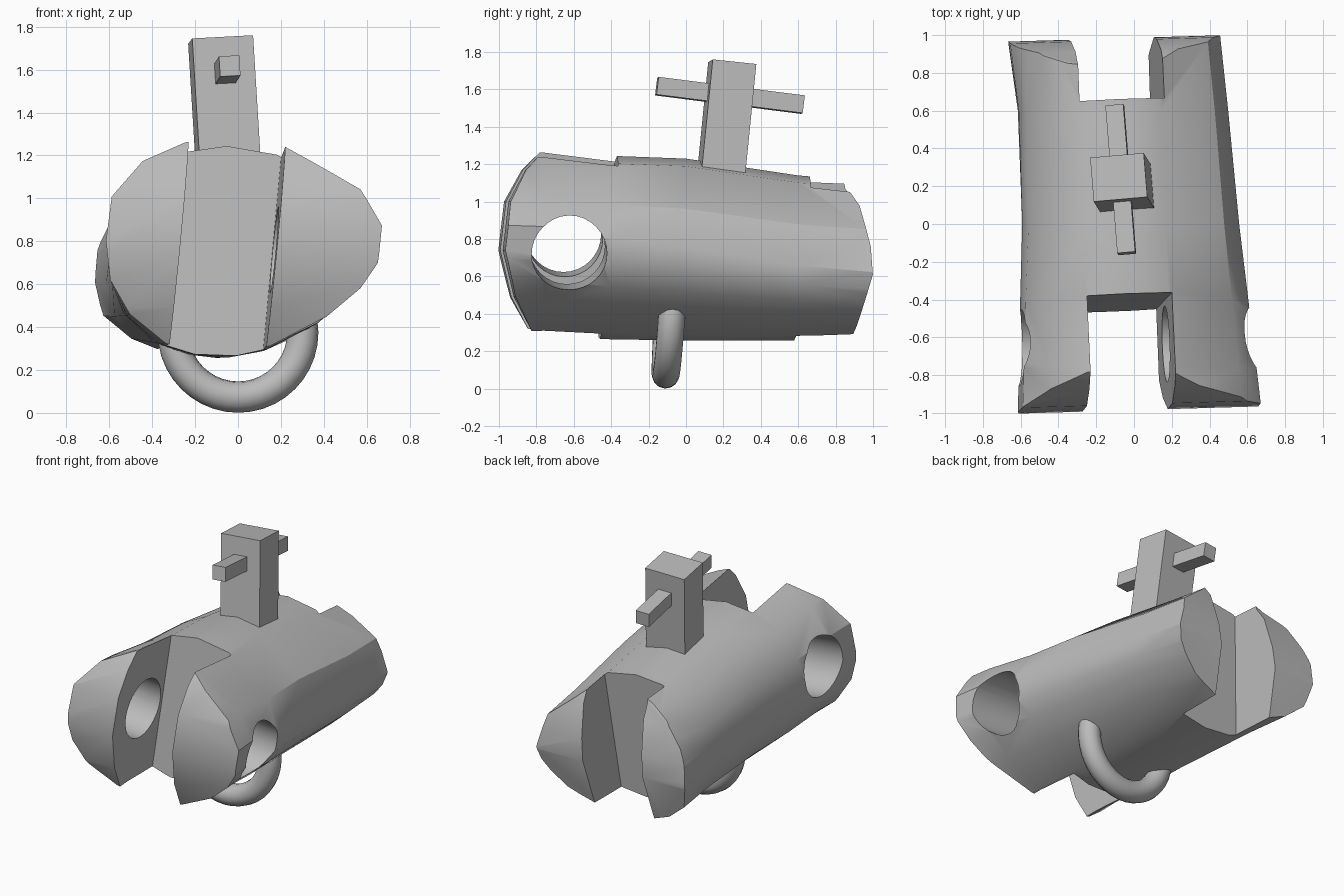
import bpy
import bmesh
from math import radians
from mathutils import Vector, Euler

cube = bpy.data.objects.get("Cube")
if cube:
    bpy.data.objects.remove(cube, do_unlink=True)

grey = bpy.data.materials.new("plain_grey")
grey.use_nodes = True
grey.diffuse_color = (0.5, 0.5, 0.5, 1)
grey.node_tree.nodes["Principled BSDF"].inputs["Base Color"].default_value = (0.5, 0.5, 0.5, 1)


def add_object(name, bm, location=(0, 0, 0), rotation=(0, 0, 0)):
    """Turn a bmesh into a linked object; rotation is in degrees."""
    bmesh.ops.recalc_face_normals(bm, faces=bm.faces)
    mesh = bpy.data.meshes.new(name)
    bm.to_mesh(mesh)
    bm.free()
    mesh.materials.append(grey)
    obj = bpy.data.objects.new(name, mesh)
    obj.location = location
    obj.rotation_euler = [radians(a) for a in rotation]
    bpy.context.collection.objects.link(obj)
    return obj


def loft(rings):
    """Skin a list of closed point rings and cap both ends."""
    bm = bmesh.new()
    rows = [[bm.verts.new(p) for p in ring] for ring in rings]
    n = len(rows[0])
    for a, b in zip(rows, rows[1:]):
        for i in range(n):
            j = (i + 1) % n
            bm.faces.new((a[i], a[j], b[j], b[i]))
    bm.faces.new(rows[0])
    bm.faces.new(rows[-1])
    return bm


def box(name, size, location, rotation):
    bm = bmesh.new()
    bmesh.ops.create_cube(bm, size=1)
    bmesh.ops.scale(bm, vec=size, verts=bm.verts)
    return add_object(name, bm, location, rotation)


def select_only(obj):
    bpy.ops.object.select_all(action='DESELECT')
    obj.select_set(True)
    bpy.context.view_layer.objects.active = obj


def cut(target, cutter, operation):
    select_only(target)
    mod = target.modifiers.new(operation, 'BOOLEAN')
    mod.operation = operation
    mod.solver = 'EXACT'
    mod.object = cutter
    bpy.ops.object.modifier_apply(modifier=mod.name)
    bpy.data.objects.remove(cutter, do_unlink=True)


# Body: unit cross-sections of the two ends, blended along y
front_section = [
    (0.99, 0.17), (0.84, 0.5), (0.28, 0.92), (-0.11, 1), (-0.42, 0.94), (-0.73, 0.76),
    (-0.95, 0.43), (-0.99, 0.03), (-0.96, -0.33), (-0.82, -0.64), (-0.56, -0.91),
    (-0.3, -1), (0, -1), (0.2, -0.93), (0.6, -0.66), (0.84, -0.4), (0.96, -0.17),
]
back_section = [
    (1, -0.17), (0.88, 0.38), (0.38, 0.91), (0, 1), (-0.35, 0.95), (-0.68, 0.73),
    (-0.9, 0.4), (-0.98, 0.17), (-1, -0.19), (-0.95, -0.55), (-0.73, -0.8),
    (-0.48, -0.94), (-0.1, -1.01), (0.3, -0.95), (0.65, -0.78), (0.85, -0.55), (0.95, -0.38),
]
# Stations as (y, centre x, centre z, radius x, radius z)
stations = [
    (-1.1, 0.035, 0.79, 0.66, 0.52),
    (-0.76, 0.02, 0.785, 0.635, 0.505),
    (-0.4, 0.0, 0.755, 0.61, 0.49),
    (0.0, -0.02, 0.745, 0.58, 0.485),
    (0.6, -0.06, 0.7, 0.56, 0.44),
    (1.1, -0.12, 0.685, 0.565, 0.415),
]
rings = []
for y, cx, cz, rx, rz in stations:
    t = min(max((y + 0.8) / 1.8, 0), 1)
    ring = []
    for f, b in zip(front_section, back_section):
        u, v = Vector(f).lerp(Vector(b), t)
        ring.append((cx + rx * u, y, cz + rz * v))
    rings.append(ring)
body = add_object("body", loft(rings))

# Rounded ends: side outline swept across x
outline = [
    (-0.985, 0.74), (-0.955, 1.0), (-0.865, 1.17), (-0.7, 1.34),
    (0.81, 1.3), (0.86, 1.07), (0.92, 0.98), (0.975, 0.76), (0.985, 0.61),
    (0.905, 0.33), (0.84, 0.15), (-0.75, 0.15), (-0.83, 0.31), (-0.925, 0.49),
]
ends = add_object("end_shape", loft([[(x, y, z) for y, z in outline] for x in (-1, 1)]),
                  rotation=(0, 0, 1.7))
cut(body, ends, 'INTERSECT')

# Slots that fork the front and the back; each floor sits at the given point
tilt = (-5.4, 5.5, 2)
turn = Euler([radians(a) for a in tilt])
for floor, side in (((-0.065, -0.415, 0.76), -1), ((-0.1, 0.62, 0.7), 1)):
    offset = Vector((0, 0.5 * side, 0))
    offset.rotate(turn)
    cut(body, box("slot_cutter", (0.45, 1, 2), Vector(floor) + offset, tilt), 'DIFFERENCE')

# Pin hole through the front fork
bm = bmesh.new()
bmesh.ops.create_cone(bm, cap_ends=True, segments=32, radius1=0.202, radius2=0.202, depth=2)
hole = add_object("hole_cutter", bm, (0, -0.64, 0.775), (0, 95, 1.5))
cut(body, hole, 'DIFFERENCE')

# Ring hanging below
bpy.ops.mesh.primitive_torus_add(major_segments=40, minor_segments=14, major_radius=0.302,
                                 minor_radius=0.073, location=(0, -0.088, 0.375),
                                 rotation=(radians(86), 0, radians(2)))
hanging_ring = bpy.context.object
hanging_ring.name = "hanging_ring"
hanging_ring.data.materials.append(grey)

# Post and cross bar on top
box("post", (0.285, 0.235, 0.69), (-0.06, 0.213, 1.398), (-6, -3, 5))
box("cross_bar", (0.095, 0.79, 0.095), (-0.07, 0.235, 1.568), (-7.2, -3, 5))

for obj in (body, hanging_ring):
    select_only(obj)
    bpy.ops.object.shade_smooth_by_angle(angle=radians(32))
